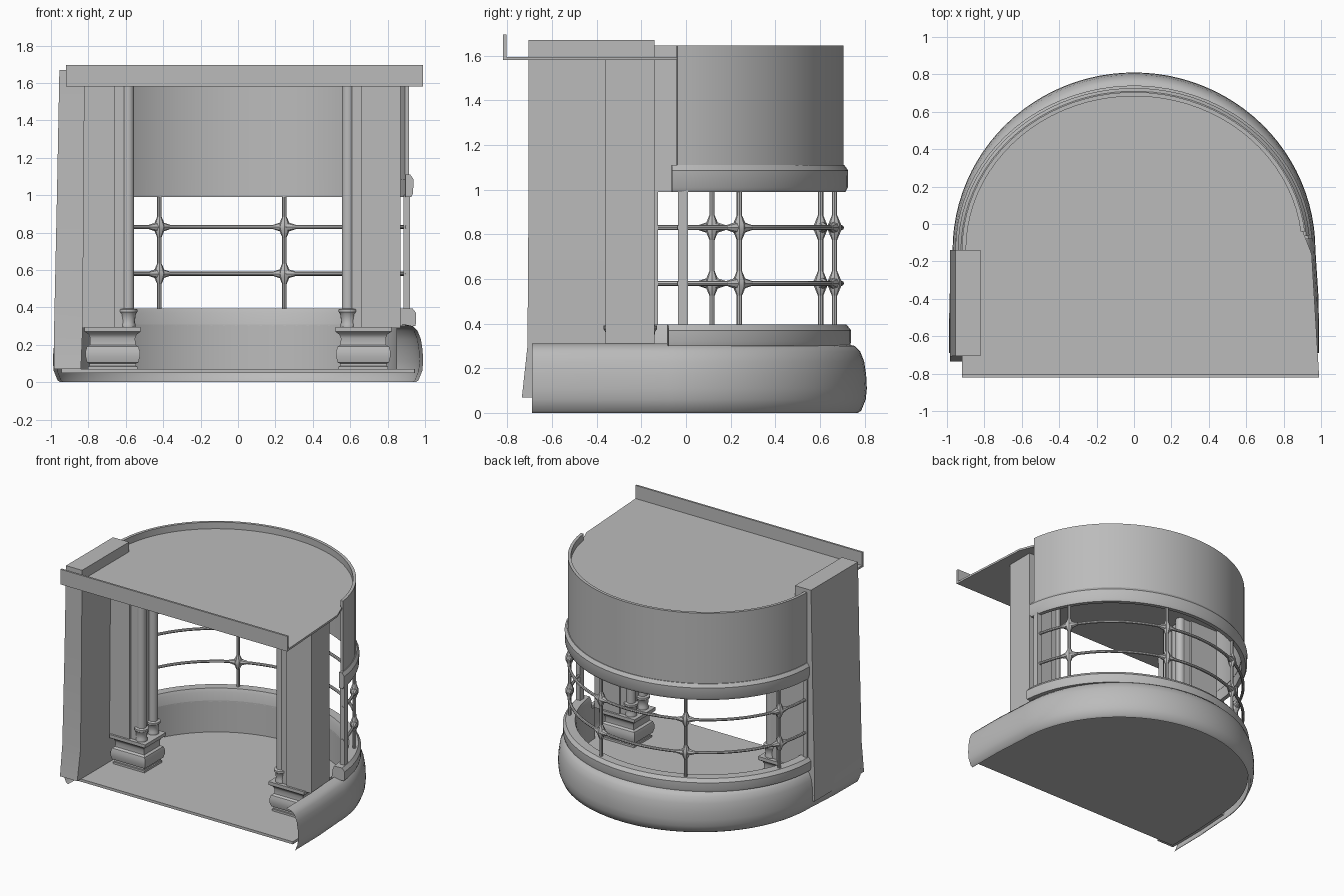
import bpy, bmesh, math
from mathutils import Vector, Matrix

if "Cube" in bpy.data.objects:
    bpy.data.objects.remove(bpy.data.objects["Cube"])

stone = bpy.data.materials.new("plain_grey")
GREY = (0.5, 0.5, 0.5, 1)
stone.diffuse_color = GREY
stone.use_nodes = True
stone.node_tree.nodes["Principled BSDF"].inputs["Base Color"].default_value = GREY

CY = -0.14            # centre of the round bay
A, B = 0.92, 0.845    # half width and depth of the drum
T0, T1 = 0.12, math.pi


def finish(name, bm, angle=35):
    bmesh.ops.recalc_face_normals(bm, faces=bm.faces)
    mesh = bpy.data.meshes.new(name)
    bm.to_mesh(mesh)
    bm.free()
    mesh.materials.append(stone)
    ob = bpy.data.objects.new(name, mesh)
    bpy.context.collection.objects.link(ob)
    bpy.ops.object.select_all(action='DESELECT')
    bpy.context.view_layer.objects.active = ob
    ob.select_set(True)
    bpy.ops.object.shade_smooth_by_angle(angle=math.radians(angle))
    return ob


def arc(off=0.0, a=A, b=B, t0=T0, t1=T1, n=40):
    ts = [t0 + (t1 - t0) * i / n for i in range(n + 1)]
    return [(math.cos(t) * (a + off), CY + math.sin(t) * (b + off)) for t in ts]


def loft(name, rings, closed=True, caps=True, angle=35):
    # Bridge successive rings of points
    bm = bmesh.new()
    vs = [[bm.verts.new(p) for p in r] for r in rings]
    n = len(rings[0])
    for r, s in zip(vs, vs[1:]):
        for i in range(n if closed else n - 1):
            j = (i + 1) % n
            bm.faces.new((r[i], r[j], s[j], s[i]))
    if caps:
        bm.faces.new(vs[0])
        bm.faces.new(vs[-1])
    return finish(name, bm, angle)


def sweep(name, profile, path=arc, closed=True, **kw):
    # Carry an (offset, height) profile round the bay
    lines = [[(x, y, z) for x, y in path(o, **kw)] for o, z in profile]
    return loft(name, list(zip(*lines)), closed, closed)


def slab(name, outline, z0, z1):
    return loft(name, [[(x, y, z) for x, y in outline] for z in (z0, z1)])


def rect(x0, x1, y0, y1):
    return [(x0, y0), (x1, y0), (x1, y1), (x0, y1)]


def stack(name, x, y, hy, profile):
    # Square moulding: (half width, height) rows
    return loft(name, [[(px, py, z) for px, py in rect(x - h, x + h, y - h + hy, y + h - hy)]
                       for h, z in profile])


def lathe(name, x, y, profile, n=12):
    return loft(name, [[(x + r * math.cos(k * math.tau / n), y + r * math.sin(k * math.tau / n), z)
                        for k in range(n)] for r, z in profile])


def base_path(off=0.0, a=0.97, b=0.95):
    arc_pts = arc(off, a, b, 0, math.pi, 48)
    side = a + off + 0.02
    return [(side, -0.69), (side - 0.003, -0.4)] + arc_pts + [(-side + 0.003, -0.4), (-side, -0.69)]


# Rounded base skirt, floor and low inner wall
sweep("base_skirt", [(-0.04, 0.0), (-0.025, 0.01), (-0.005, 0.06), (0, 0.11), (-0.003, 0.17),
                     (-0.012, 0.23), (-0.03, 0.275), (-0.055, 0.3), (-0.1, 0.31)],
      base_path, closed=False)
slab("floor", base_path(-0.045), 0.05, 0.07)
sweep("inner_wall", [(-0.07, 0.07), (-0.07, 0.31)], closed=False, t0=0.03)

# Window sill, lintel band and drum wall
sweep("window_sill", [(0.03, 0.3), (0.035, 0.32), (0.035, 0.37), (0.015, 0.395), (-0.05, 0.395),
                      (-0.06, 0.37), (-0.07, 0.3)], t0=0.07)
sweep("lintel_band", [(-0.02, 0.99), (0.01, 0.99), (0.02, 1.01), (0.022, 1.085), (0.005, 1.11),
                      (-0.02, 1.11)], t0=0.09)
sweep("drum_wall", [(-0.022, 1.08), (0, 1.08), (0, 1.645), (-0.022, 1.645)])

# Window rails, bars and the flared joints between them
for z in (0.58, 0.83):
    sweep("window_rail", [(0.011 * math.cos(k * math.tau / 8), z + 0.011 * math.sin(k * math.tau / 8))
                          for k in range(8)], a=A - 0.008, b=B - 0.008)
for t in (0.47, 1.295, 2.05, 2.83):
    x, y = arc(-0.008, t0=t, n=1)[0]
    lathe("window_bar", x, y, [(0.012, 0.38), (0.012, 1.0)], 8)
    for z in (0.58, 0.83):
        lathe("joint_upright", x, y, [(0.012, z - 0.055), (0.03, z - 0.012), (0.03, z + 0.012),
                                      (0.012, z + 0.055)], 8)
        cross = lathe("joint_cross", 0, 0, [(0.011, -0.065), (0.025, -0.02), (0.025, 0.02),
                                            (0.011, 0.065)], 8)
        along = Vector((-A * math.sin(t), B * math.cos(t), 0))
        cross.matrix_world = (Matrix.Translation((x, y, z))
                              @ along.to_track_quat('Z', 'Y').to_matrix().to_4x4())
slab("window_end_post_left", rect(0.885, 0.92, -0.035, 0.01), 0.38, 1.0)
slab("window_end_post_right", rect(-0.93, -0.9, -0.15, -0.125), 0.38, 1.0)

# Piers with their pedestals and paired columns
for side, s in (("left", 1), ("right", -1)):
    slab("pier_" + side, rect(s * 0.66, s * 0.87, -0.36, -0.14), 0.29, 1.585)
    slab("column_backing_" + side, rect(s * 0.605, s * 0.66, -0.345, -0.155), 0.29, 1.585)
    stack("pedestal_" + side, s * 0.67, -0.25, 0.025,
          [(0.132, 0.07), (0.132, 0.085), (0.125, 0.087), (0.125, 0.1), (0.137, 0.105),
           (0.145, 0.135), (0.145, 0.165), (0.138, 0.19), (0.122, 0.2), (0.12, 0.235),
           (0.128, 0.255), (0.15, 0.27), (0.15, 0.295)])
    for y in (-0.32, -0.18):
        lathe("column_" + side, s * 0.588, y,
              [(0.04, 0.295), (0.04, 0.31), (0.036, 0.32), (0.042, 0.365), (0.05, 0.375),
               (0.05, 0.39), (0.033, 0.395), (0.033, 1.585)], 16)

# Tall outer wall on one side, flaring out at its foot
rows = [(-0.985, -0.84, -0.735, 0.07), (-0.983, -0.83, -0.71, 0.3),
        (-0.968, -0.825, -0.705, 1.0), (-0.955, -0.82, -0.705, 1.67)]
loft("outer_wall", [[(x, y, z) for x, y in rect(x0, x1, y0, -0.14)] for x0, x1, y0, z in rows])

# Flat roof with an upright front fascia
slab("roof", [(-0.92, -0.82), (0.99, -0.82), (0.95, -0.16)] + arc(-0.01), 1.58, 1.595)
slab("front_fascia", rect(-0.92, 0.99, -0.82, -0.805), 1.58, 1.695)
